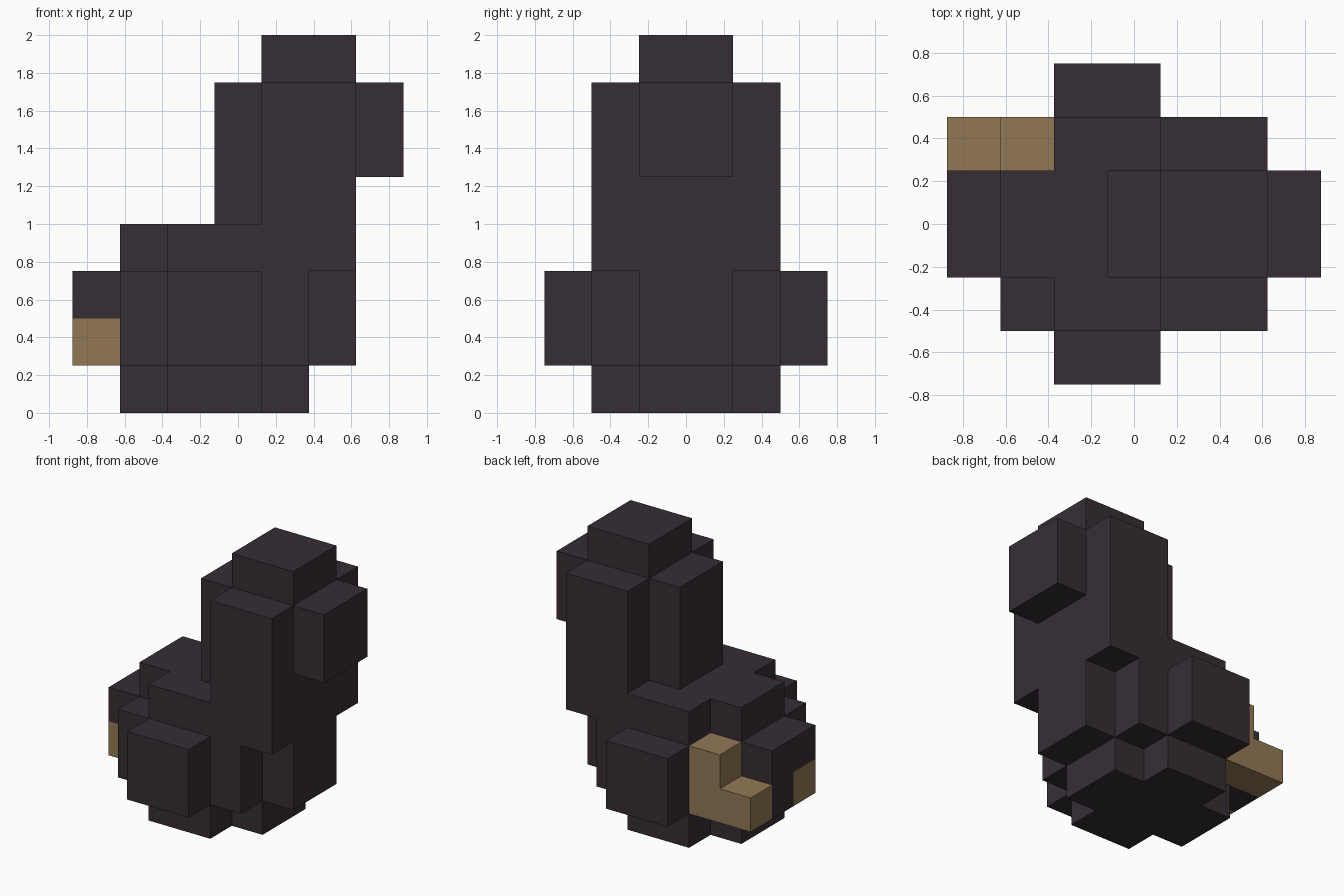
import bpy
import bmesh

cube = bpy.data.objects.get("Cube")
if cube:
    bpy.data.objects.remove(cube, do_unlink=True)


def make_material(name, rgb):
    mat = bpy.data.materials.new(name)
    mat.use_nodes = True
    mat.diffuse_color = (*rgb, 1)
    mat.node_tree.nodes["Principled BSDF"].inputs["Base Color"].default_value = (*rgb, 1)
    return mat


DARK = make_material("dark plum", (0.037, 0.027, 0.036))
TAN = make_material("tan", (0.292, 0.191, 0.091))


def prism(name, profile, y, mat):
    """Extrude an x-z profile from y[0] to y[1]."""
    bm = bmesh.new()
    face = bm.faces.new([bm.verts.new((px, y[0], pz)) for px, pz in profile])
    out = bmesh.ops.extrude_face_region(bm, geom=[face])
    verts = [g for g in out["geom"] if isinstance(g, bmesh.types.BMVert)]
    bmesh.ops.translate(bm, verts=verts, vec=(0, y[1] - y[0], 0))
    bmesh.ops.recalc_face_normals(bm, faces=bm.faces)
    mesh = bpy.data.meshes.new(name)
    bm.to_mesh(mesh)
    bm.free()
    mesh.materials.append(mat)
    obj = bpy.data.objects.new(name, mesh)
    bpy.context.collection.objects.link(obj)
    return obj


def box(name, x, y, z, mat=DARK):
    profile = [(x[0], z[0]), (x[1], z[0]), (x[1], z[1]), (x[0], z[1])]
    return prism(name, profile, y, mat)


MID = (-0.25, 0.25)
WIDE = (-0.5, 0.5)

# Cross-shaped base
box("base_spine", (-0.625, 0.375), MID, (0, 0.25))
# Lower body
box("belly", (-0.375, 0.375), WIDE, (0.25, 0.75))
box("chest_lower", (0.375, 0.625), MID, (0.25, 0.75))
box("rump_lower", (-0.625, -0.375), (-0.5, 0.25), (0.25, 0.75))
box("rump_upper", (-0.625, -0.375), MID, (0.75, 1.0))
box("back", (-0.375, 0.125), WIDE, (0.75, 1.0))

# Neck and head
box("neck", (0.125, 0.625), WIDE, (0.75, 1.75))
box("nape", (-0.125, 0.125), MID, (1.0, 1.75))
box("crown", (0.125, 0.625), MID, (1.75, 2.0))
box("snout", (0.625, 0.875), MID, (1.25, 1.75))

# Paired base wings and flanks
for side, s in (("left", 1), ("right", -1)):
    box("base_wing_" + side, (-0.375, 0.125), sorted((s * 0.25, s * 0.5)), (0, 0.25))
    box("flank_" + side, (-0.375, 0.125), sorted((s * 0.5, s * 0.75)), (0.25, 0.75))

# Tail block with one tan lower corner
TAIL = (-0.875, -0.625)
box("tail_upper", TAIL, MID, (0.5, 0.75))
box("tail_lower", TAIL, (0, 0.25), (0.25, 0.5))
box("tail_patch", TAIL, (-0.25, 0), (0.25, 0.5), TAN)

# Stepped tan block at the rear corner
prism("tan_step", [(-0.875, 0.25), (-0.375, 0.25), (-0.375, 0.75),
                   (-0.625, 0.75), (-0.625, 0.5), (-0.875, 0.5)], (0.25, 0.5), TAN)
